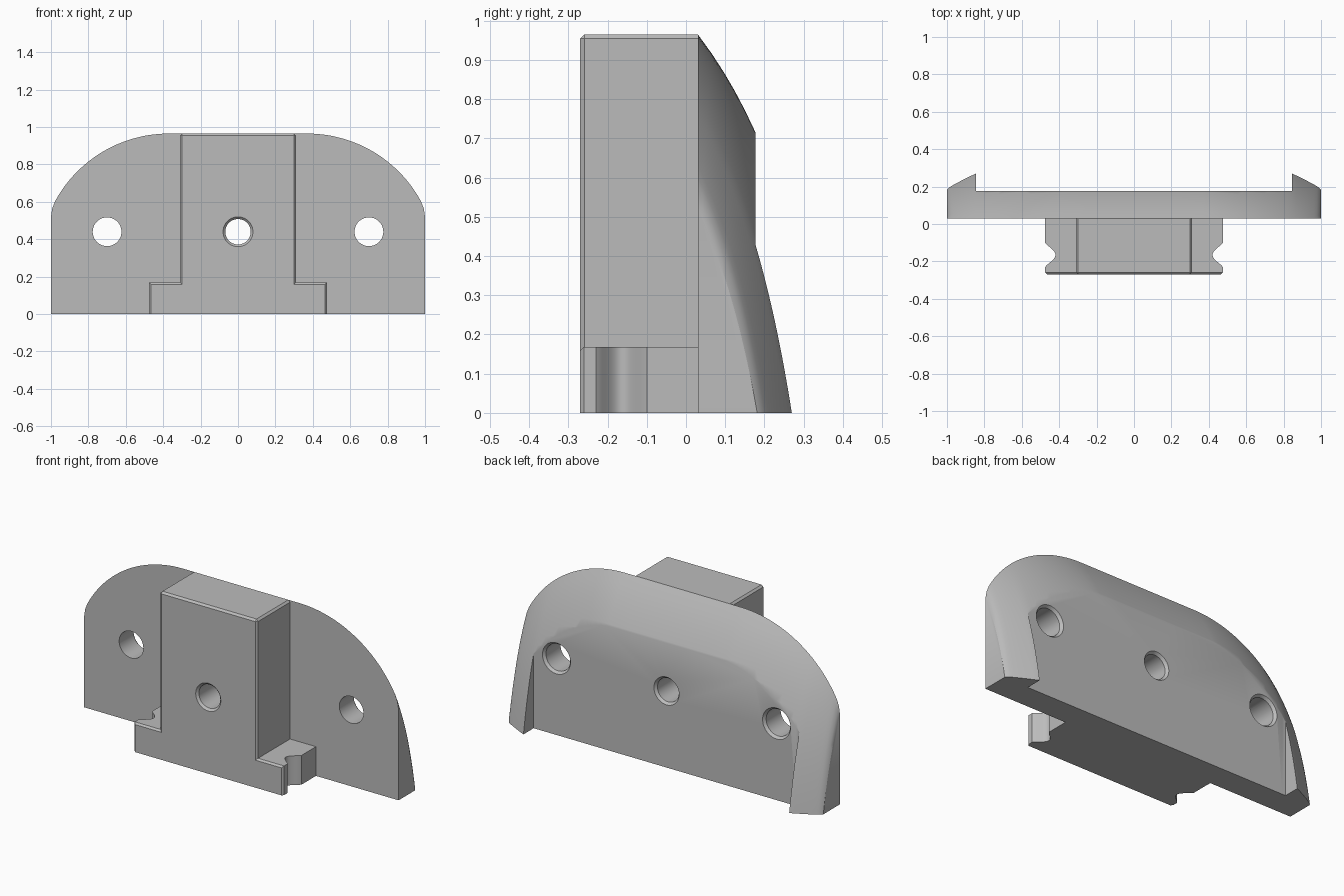
import bpy, bmesh, math
from mathutils import Matrix

if "Cube" in bpy.data.objects:
    bpy.data.objects.remove(bpy.data.objects["Cube"], do_unlink=True)

grey = bpy.data.materials.new("plain grey")
grey.use_nodes = True
grey.diffuse_color = (0.5, 0.5, 0.5, 1)
grey.node_tree.nodes["Principled BSDF"].inputs["Base Color"].default_value = (0.5, 0.5, 0.5, 1)

FRONT, FACE, BACK = -0.27, 0.03, 0.177   # block front, plate front, recessed back
HOLE_Z = 0.44


def finish(bm, name):
    bmesh.ops.recalc_face_normals(bm, faces=bm.faces)
    mesh = bpy.data.meshes.new(name)
    bm.to_mesh(mesh)
    bm.free()
    mesh.materials.append(grey)
    ob = bpy.data.objects.new(name, mesh)
    bpy.context.collection.objects.link(ob)
    return ob


def activate(ob):
    bpy.ops.object.select_all(action='DESELECT')
    ob.select_set(True)
    bpy.context.view_layer.objects.active = ob


def box(bm, x0, x1, y0, y1, z0, z1):
    size = Matrix.Diagonal((x1 - x0, y1 - y0, z1 - z0, 1))
    centre = Matrix.Translation(((x0 + x1) / 2, (y0 + y1) / 2, (z0 + z1) / 2))
    bmesh.ops.create_cube(bm, size=1, matrix=centre @ size)


def lathe_y(bm, x, profile, n=40):
    """Closed round cutter along y from (y, radius) pairs."""
    rings = [[bm.verts.new((x + r * math.cos(2 * math.pi * i / n), y,
                            HOLE_Z + r * math.sin(2 * math.pi * i / n)))
              for i in range(n)] for y, r in profile]
    for a, b in zip(rings, rings[1:]):
        for i in range(n):
            j = (i + 1) % n
            bm.faces.new((a[i], a[j], b[j], b[i]))
    bm.faces.new(rings[0])
    bm.faces.new(rings[-1])


def cut(ob, bm):
    cutter = finish(bm, "cutter")
    cutter.hide_render = True
    mod = ob.modifiers.new("cut", 'BOOLEAN')
    mod.operation, mod.solver, mod.object = 'DIFFERENCE', 'EXACT', cutter
    activate(ob)
    bpy.ops.object.modifier_apply(modifier=mod.name)
    bpy.data.objects.remove(cutter, do_unlink=True)


def smooth(ob, angle=25):
    activate(ob)
    bpy.ops.object.shade_smooth_by_angle(angle=math.radians(angle))


# Back plate: domed columns swept across the width
def dome_scale(x):
    if x < 0.38:
        return 1.27
    if x < 0.845:
        return 1.27 - 0.27 * (x - 0.38) / 0.465
    return 1 - 0.21 * (x - 0.845) / 0.155


arc_x, arc_z, radius, steps = 0.37, 0.273, 0.692, 24
half = [(0.12, 0.965), (0.25, 0.965)]
for i in range(steps + 1):
    a = math.radians(61.5) * i / steps
    half.append((arc_x + radius * math.sin(a), arc_z + radius * math.cos(a)))
half += [(0.993, 0.565), (1.0, 0.52)]
outline = [(-x, z) for x, z in reversed(half)] + [(0, 0.965)] + half

bm = bmesh.new()
columns = []
rows = 20
for x, top in outline:
    points = [(x, FACE, 0), (x, FACE, top)]
    for k in range(1, rows + 1):
        h = top * k / rows
        points.append((x, FACE + dome_scale(abs(x)) * h / (1.65 + 2.04 * h), top - h))
    columns.append([bm.verts.new(p) for p in points])
for a, b in zip(columns, columns[1:]):
    for i in range(len(a)):
        j = (i + 1) % len(a)
        bm.faces.new((a[i], a[j], b[j], b[i]))
bm.faces.new(columns[0])
bm.faces.new(columns[-1])
plate = finish(bm, "back_plate")

# Flat recess between the two ears
bm = bmesh.new()
box(bm, -0.845, 0.845, BACK, 0.6, -0.2, 1.2)
cut(plate, bm)

# Screw holes with a chamfered rim at the back
bm = bmesh.new()
for x in (-0.7, 0, 0.7):
    r = 0.077 if x else 0.068
    lathe_y(bm, x, [(-0.1, r), (BACK - 0.015, r), (BACK, r + 0.012), (0.4, r + 0.012)])
cut(plate, bm)
smooth(plate)

# Central block with chamfered front, top and sides
bm = bmesh.new()
box(bm, -0.31, 0.31, FRONT, FACE, 0, 0.965)
edges = [e for e in bm.edges if not all(v.co.y > 0 for v in e.verts)
         and not all(v.co.z < 0.01 for v in e.verts)]
bmesh.ops.bevel(bm, geom=edges, offset=0.011, segments=1, affect='EDGES')
block = finish(bm, "centre_block")
bm = bmesh.new()
lathe_y(bm, 0, [(-0.4, 0.08), (FRONT, 0.08), (FRONT + 0.012, 0.068), (0.2, 0.068)])
cut(block, bm)
smooth(block)

# Side feet with a rounded groove in the outer wall
groove = [(0.475, -0.095)]
for i in range(17):
    t = i / 16
    groove.append((0.475 - 0.055 * math.sin(math.pi * t) ** 1.3, -0.1 - 0.13 * t))
groove.append((0.475, -0.235))
for side, name in ((1, "left_foot"), (-1, "right_foot")):
    bm = bmesh.new()
    path = [(0.298, FACE), (0.475, FACE)] + groove + [(0.475, FRONT), (0.298, FRONT)]
    base = bm.faces.new([bm.verts.new((side * x, y, 0)) for x, y in path])
    grown = bmesh.ops.extrude_face_region(bm, geom=[base])["geom"]
    for v in grown:
        if isinstance(v, bmesh.types.BMVert):
            v.co.z = 0.168
    edges = [e for e in bm.edges if all(v.co.y < FRONT + 0.001 for v in e.verts)
             and any(abs(v.co.x) > 0.4 for v in e.verts)
             and any(v.co.z > 0.1 for v in e.verts)]
    bmesh.ops.bevel(bm, geom=edges, offset=0.01, segments=1, affect='EDGES')
    smooth(finish(bm, name), 30)
